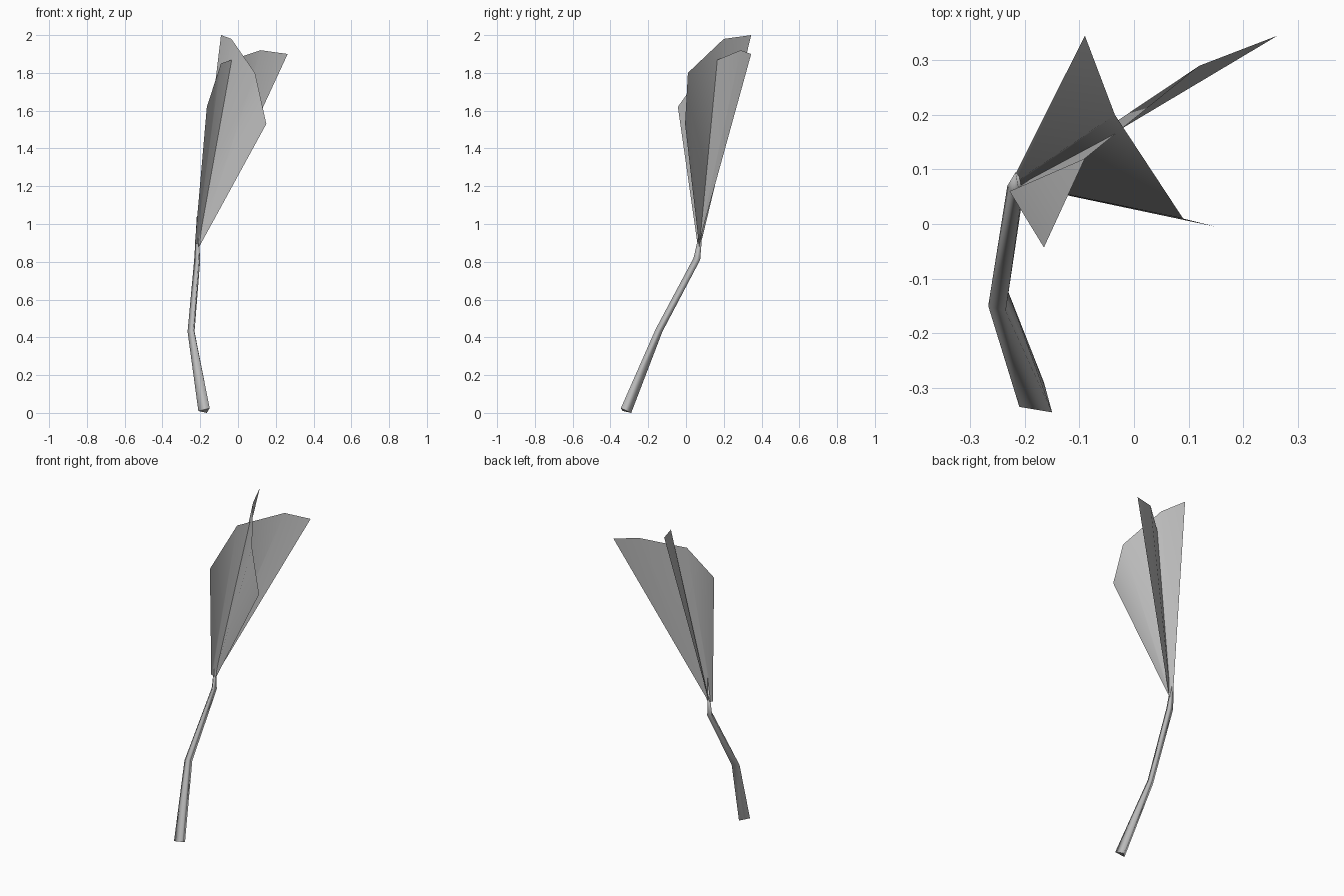
import bpy
from mathutils import Vector

if "Cube" in bpy.data.objects:
    bpy.data.objects.remove(bpy.data.objects["Cube"])

grey = bpy.data.materials.new("plain grey")
grey.use_nodes = True
colour = (0.5, 0.5, 0.5, 1)
grey.diffuse_color = colour
grey.node_tree.nodes["Principled BSDF"].inputs["Base Color"].default_value = colour


def add_part(name, verts, faces):
    mesh = bpy.data.meshes.new(name)
    mesh.from_pydata(verts, [], faces)
    mesh.materials.append(grey)
    part = bpy.data.objects.new(name, mesh)
    bpy.context.collection.objects.link(part)
    return part


def leaf(name, base_start, base_end, rim):
    """Thin folded fan spreading from a narrow base to the rim."""
    n = len(rim)
    start, end = Vector(base_start), Vector(base_end)
    base = [start.lerp(end, i / (n - 1)) for i in range(n)]
    faces = [(i, i + 1, n + i + 1, n + i) for i in range(n - 1)]
    part = add_part(name, base + [Vector(p) for p in rim], faces)
    part.data.shade_smooth()


# Three-sided bent stem, tapering to a point
rings = [
    [(-0.21, -0.335, 0.01), (-0.15, -0.345, 0.025), (-0.165, -0.29, 0)],
    [(-0.267, -0.15, 0.43), (-0.235, -0.16, 0.445), (-0.23, -0.125, 0.43)],
    [(-0.232, 0.07, 0.81), (-0.207, 0.04, 0.82), (-0.2, 0.075, 0.81)],
]
verts = [p for ring in rings for p in ring] + [(-0.217, 0.095, 1.06)]
faces = [(2, 1, 0)]
for r in (0, 3):
    for i in range(3):
        j = (i + 1) % 3
        faces.append((r + i, r + j, r + 3 + j, r + 3 + i))
faces += [(6 + i, 6 + (i + 1) % 3, 9) for i in range(3)]
stem = add_part("stem", verts, faces)
for face in stem.data.polygons:
    face.use_smooth = face.index > 0

# Two leaves crossing each other above the stem
leaf("tall_leaf", (-0.205, 0.07, 0.88), (-0.223, 0.08, 0.9),
     [(0.15, -0.005, 1.53), (0.09, 0.01, 1.8), (-0.035, 0.2, 1.98), (-0.09, 0.345, 2)])
leaf("wide_leaf", (-0.228, 0.06, 0.9), (-0.205, 0.066, 0.89),
     [(-0.165, -0.043, 1.62), (-0.09, 0.12, 1.85), (0.12, 0.29, 1.92), (0.263, 0.345, 1.9)])
